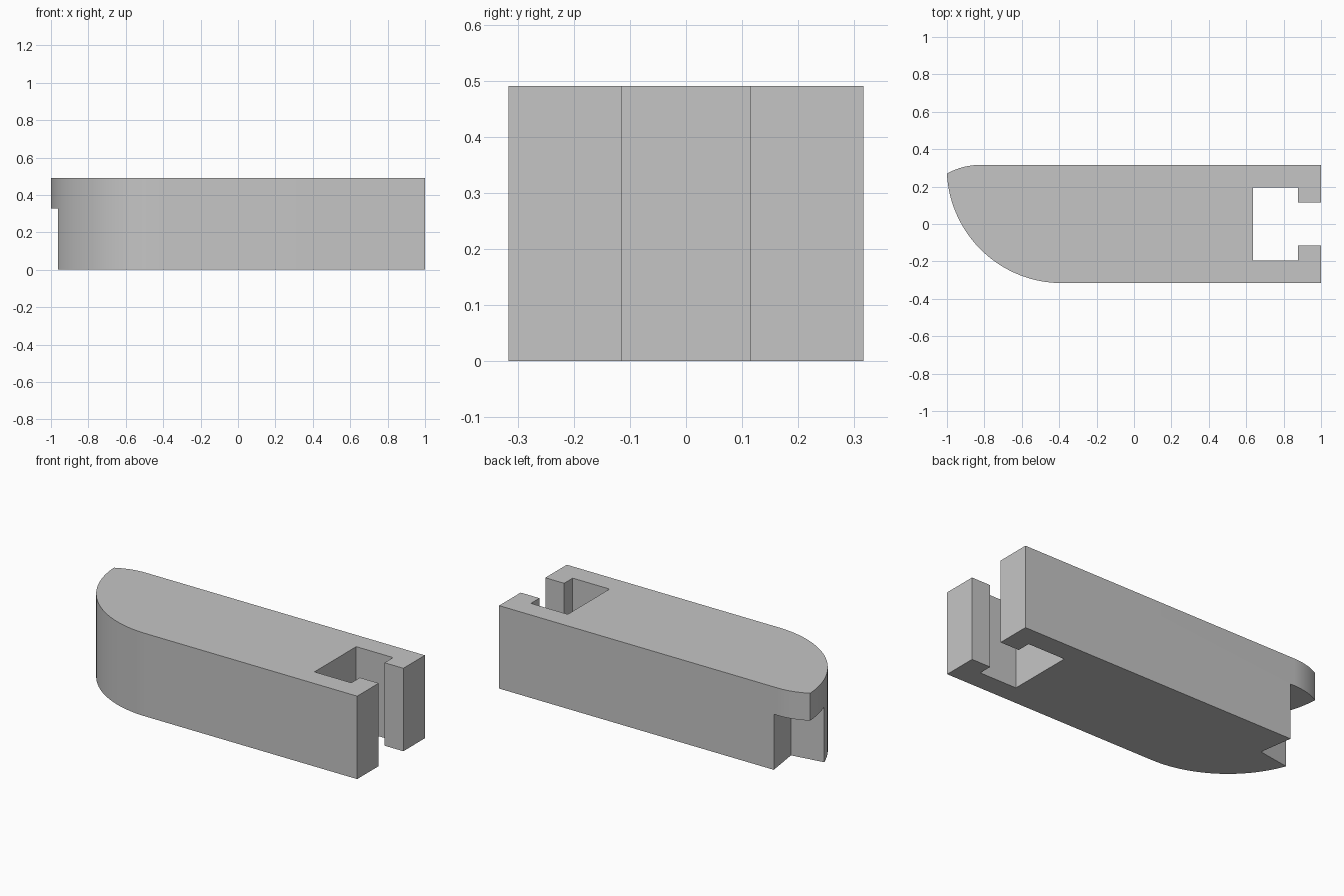
import bpy, bmesh
from math import sin, cos, radians

if "Cube" in bpy.data.objects:
    bpy.data.objects.remove(bpy.data.objects["Cube"])

HEIGHT, HALF_WIDTH = 0.49, 0.316


def arc(cx, cy, r, start, end, steps):
    """Points on an arc, angles in degrees."""
    angles = [radians(start + (end - start) * i / steps) for i in range(steps + 1)]
    return [(cx + r * cos(a), cy + r * sin(a)) for a in angles]


def prism(name, outline, z0, z1):
    """Extrude a counter-clockwise outline from z0 to z1."""
    bm = bmesh.new()
    base = bm.faces.new([bm.verts.new((x, y, z0)) for x, y in outline])
    top = bmesh.ops.extrude_face_region(bm, geom=[base], use_keep_orig=True)["geom"]
    bmesh.ops.translate(bm, vec=(0, 0, z1 - z0),
                        verts=[v for v in top if isinstance(v, bmesh.types.BMVert)])
    bmesh.ops.recalc_face_normals(bm, faces=bm.faces)
    mesh = bpy.data.meshes.new(name)
    bm.to_mesh(mesh)
    bm.free()
    obj = bpy.data.objects.new(name, mesh)
    bpy.context.collection.objects.link(obj)
    return obj


grey = bpy.data.materials.new("light grey")
grey.use_nodes = True
grey.diffuse_color = (0.56, 0.56, 0.56, 1)
grey.node_tree.nodes["Principled BSDF"].inputs["Base Color"].default_value = grey.diffuse_color

# Plan outline: T-slot on the right end, rounded nose on the left end
half_slot = [(0.636, 0.195), (0.877, 0.195), (0.877, 0.115), (1, 0.115), (1, HALF_WIDTH)]
back_nose = arc(-0.82, HALF_WIDTH - 0.375, 0.375, 90, 118.7, 10)
front_nose = arc(-0.385, 0.30, 0.616, 182.8, 270, 32)
outline = half_slot + back_nose + front_nose + [(x, -y) for x, y in reversed(half_slot)]
body = prism("slotted_body", outline, 0, HEIGHT)
body.data.materials.append(grey)

# Slightly turned step cut under the nose
step = [(-0.765, 0.113), (-0.825, 0.52), (-1.3, 0.45), (-1.24, 0.039)]
cutter = prism("step_cutter", step, -0.1, 0.328)
cutter.hide_render = True
cut = body.modifiers.new("step_cut", "BOOLEAN")
cut.operation = "DIFFERENCE"
cut.solver = "EXACT"
cut.object = cutter

bpy.ops.object.select_all(action="DESELECT")
body.select_set(True)
bpy.context.view_layer.objects.active = body
bpy.ops.object.modifier_apply(modifier=cut.name)
bpy.data.objects.remove(cutter)
bpy.ops.object.shade_smooth_by_angle(angle=radians(25))
